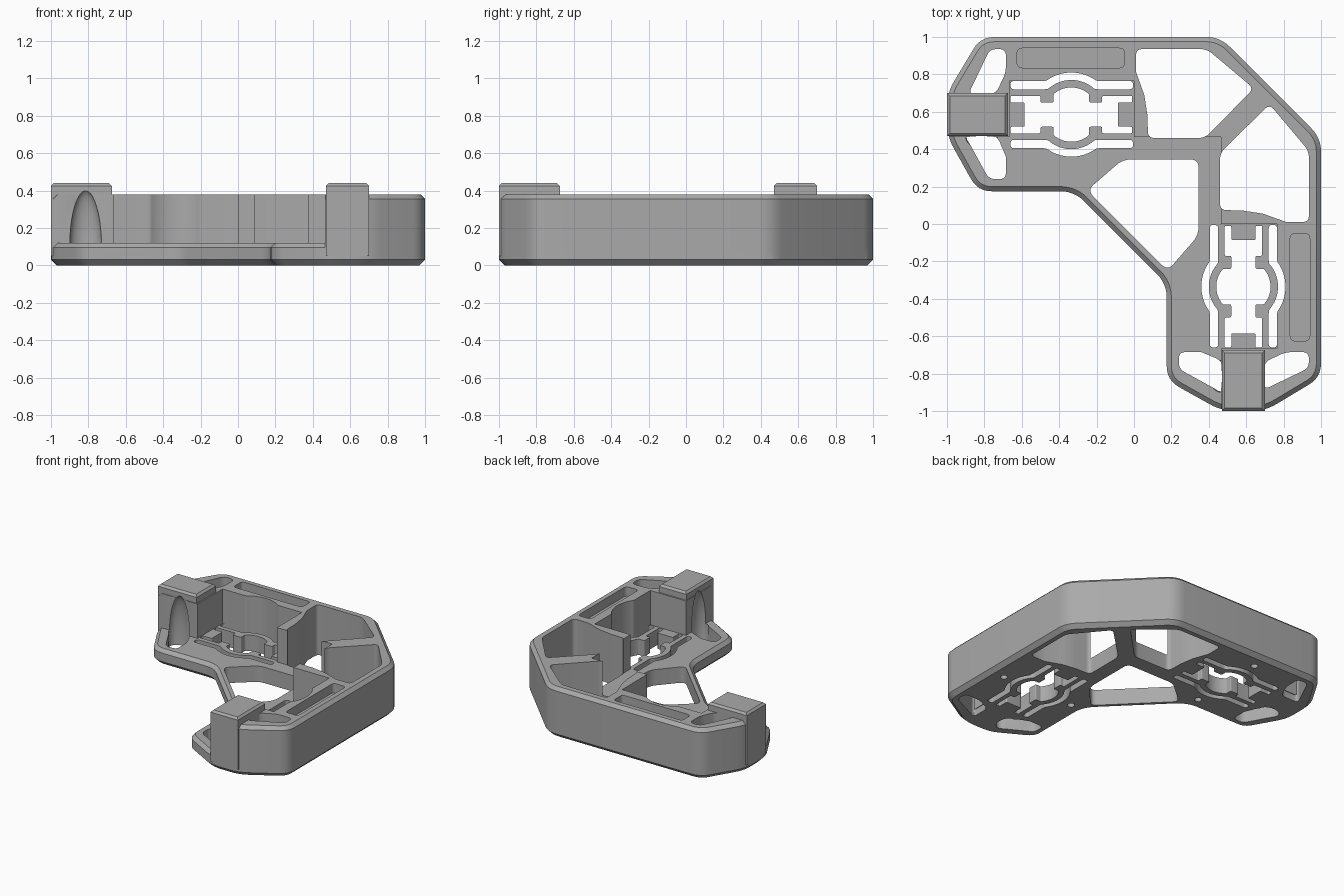
import bpy, bmesh, math
from mathutils import Vector, Matrix

cube = bpy.data.objects.get("Cube")
if cube:
    bpy.data.objects.remove(cube)

grey = bpy.data.materials.new("mid_grey")
grey.use_nodes = True
colour = (0.4, 0.4, 0.4, 1)
grey.diffuse_color = colour
grey.node_tree.nodes["Principled BSDF"].inputs["Base Color"].default_value = colour

LOW, HIGH, POST = 0.12, 0.38, 0.44
CX, CY = -0.335, 0.585          # centre of the clamp in the left arm


def swap(points):
    """Mirror a plan shape across the x = y diagonal."""
    return [(y, x) for x, y in points]


def rounded(points, radius):
    """Round the sharp corners of a closed plan shape."""
    out = []
    for i, p in enumerate(points):
        p = Vector(p)
        a, b = Vector(points[i - 1]) - p, Vector(points[(i + 1) % len(points)]) - p
        if a.angle(b) > 2.7:
            out.append(p)
            continue
        a = a.normalized() * min(radius, a.length * 0.48)
        b = b.normalized() * min(radius, b.length * 0.48)
        for k in range(7):
            t = k / 6
            out.append(p + a * (1 - t) ** 2 + b * t ** 2)
    return out


def arc(radius, start, end, steps=16):
    """Arc around the clamp centre, angles in degrees."""
    angles = [math.radians(start + (end - start) * k / steps) for k in range(steps + 1)]
    return [(radius * math.cos(t), radius * math.sin(t)) for t in angles]


def at_clamp(points, flip=1):
    return [(CX + u, CY + flip * v) for u, v in points]


def prism(name, shapes, z0, z1, bottom=0, top=0):
    """Extrude plan shapes, with optional chamfers round the bottom and top."""
    bm = bmesh.new()
    for shape in shapes:
        lower = [bm.verts.new((p[0], p[1], z0)) for p in shape]
        upper = [bm.verts.new((p[0], p[1], z1)) for p in shape]
        bm.faces.new(lower)
        bm.faces.new(upper)
        for i in range(len(shape)):
            bm.faces.new((lower[i - 1], lower[i], upper[i], upper[i - 1]))
    bmesh.ops.recalc_face_normals(bm, faces=bm.faces)
    for z, size in ((z0, bottom), (z1, top)):
        if size:
            rim = [e for e in bm.edges if all(abs(v.co.z - z) < 1e-5 for v in e.verts)]
            bmesh.ops.bevel(bm, geom=rim, offset=size, segments=1, affect='EDGES')
    return finish(name, bm)


def finish(name, bm):
    mesh = bpy.data.meshes.new(name)
    bm.to_mesh(mesh)
    bm.free()
    mesh.materials.append(grey)
    obj = bpy.data.objects.new(name, mesh)
    bpy.context.collection.objects.link(obj)
    return obj


def combine(target, tool, operation='DIFFERENCE'):
    """Apply a boolean and discard the tool."""
    mod = target.modifiers.new("cut", 'BOOLEAN')
    mod.operation, mod.object, mod.solver = operation, tool, 'EXACT'
    bpy.context.view_layer.objects.active = target
    bpy.ops.object.modifier_apply(modifier=mod.name)
    bpy.data.objects.remove(tool)


# Outer plan of the bracket
arm = [(0.46, 1), (-0.82, 1), (-1, 0.7), (-1, 0.47), (-0.835, 0.175), (-0.32, 0.175)]
outline = rounded(arm + swap(arm[::-1]), 0.075)

# Tall outer wall, with the open inner side and both clamp bays cleared
body = prism("bracket_body", [outline], 0, HIGH, 0.03, 0.025)
inner = prism("inner_clearance", [[(-1.5, -1.5), (0.465, -1.5), (0.465, 0.465), (-1.5, 0.465)]], 0.06, 1)
combine(body, inner)
bulge = arc(0.225, 127, 53)
bay = at_clamp([(-0.33, -0.3), (-0.33, 0.18)] + bulge + [(0.335, 0.18), (0.335, -0.3)])
combine(body, prism("clamp_bays", [bay, swap(bay)], 0.06, 1))

# Low floor plate with its own edge chamfer
combine(body, prism("floor_plate", [outline], 0, LOW, 0.03, 0.025), 'UNION')

# Through holes: wall pockets, arm-end windows and the centre window
pocket = rounded([(0.01, 0.935), (0.39, 0.935), (0.64, 0.725), (0.38, 0.46), (0.075, 0.46),
                  (0.072, 0.58), (0.055, 0.69), (0.012, 0.81)], 0.035)
back_window = rounded([(-0.885, 0.695), (-0.77, 0.935), (-0.685, 0.935),
                       (-0.685, 0.81), (-0.74, 0.695)], 0.035)
front_window = rounded([(-0.9, 0.468), (-0.73, 0.468), (-0.685, 0.36),
                        (-0.685, 0.24), (-0.775, 0.24)], 0.035)
centre = [(-0.25, 0.18), (-0.06, 0.345), (0.345, 0.345), (0.345, -0.06), (0.18, -0.25)]
holes = [rounded(centre, 0.045)]
for shape in (pocket, back_window, front_window):
    holes += [shape, swap(shape)]

# Clamp opening with jaws and end tabs, and a bowed flexure slot on each side
half = [(-0.25, 0.065), (-0.325, 0.065), (-0.325, 0.1), (-0.165, 0.1),
        (-0.165, 0.065), (-0.095, 0.065)] + arc(0.145, 131, 90, 8)
upper = half + [(-u, v) for u, v in half[-2::-1]]
opening = rounded(at_clamp(upper + [(u, -v) for u, v in upper[::-1]]), 0.008)
slot = ([(-0.325, 0.135), (-0.325, 0.18)] + bulge + [(0.33, 0.18), (0.33, 0.135)]
        + arc(0.185, 47, 133))
clamp = [opening] + [rounded(at_clamp(slot, f), 0.02) for f in (1, -1)]
holes += clamp + [swap(s) for s in clamp]
combine(body, prism("through_holes", holes, -0.5, 1))

# Shallow recess along the top of each thick wall
recess = rounded([(-0.625, 0.835), (-0.05, 0.835), (-0.05, 0.94), (-0.625, 0.94)], 0.03)
combine(body, prism("top_recesses", [recess, swap(recess)], 0.31, 1))

# Blind screw holes in the underside
screws = []
for v in (0.3, -0.3):
    ring = [(CX + x, CY + v + y) for x, y in arc(0.025, 0, 345, 23)]
    screws += [ring, swap(ring)]
combine(body, prism("screw_holes", screws, -0.1, 0.06))

# Raised end posts
post = [(-1, 0.47), (-0.675, 0.47), (-0.675, 0.7), (-1, 0.7)]
combine(body, prism("end_posts", [post, swap(post)], 0.05, POST, 0, 0.015), 'UNION')

# Arched hollow in the inner face of each post
bm = bmesh.new()
for spot in ((-0.815, 0.465), (0.465, -0.815)):
    size = (0.085, 0.06) if spot[0] < 0 else (0.06, 0.085)
    bmesh.ops.create_uvsphere(bm, u_segments=32, v_segments=20, radius=1,
                              matrix=Matrix.Translation((*spot, 0.1)) @ Matrix.Diagonal((*size, 0.3, 1)))
combine(body, finish("post_hollows", bm))

# Smooth rounded corners, keep chamfers crisp
bpy.ops.object.select_all(action='DESELECT')
body.select_set(True)
bpy.context.view_layer.objects.active = body
bpy.ops.object.shade_smooth_by_angle(angle=math.radians(25))
